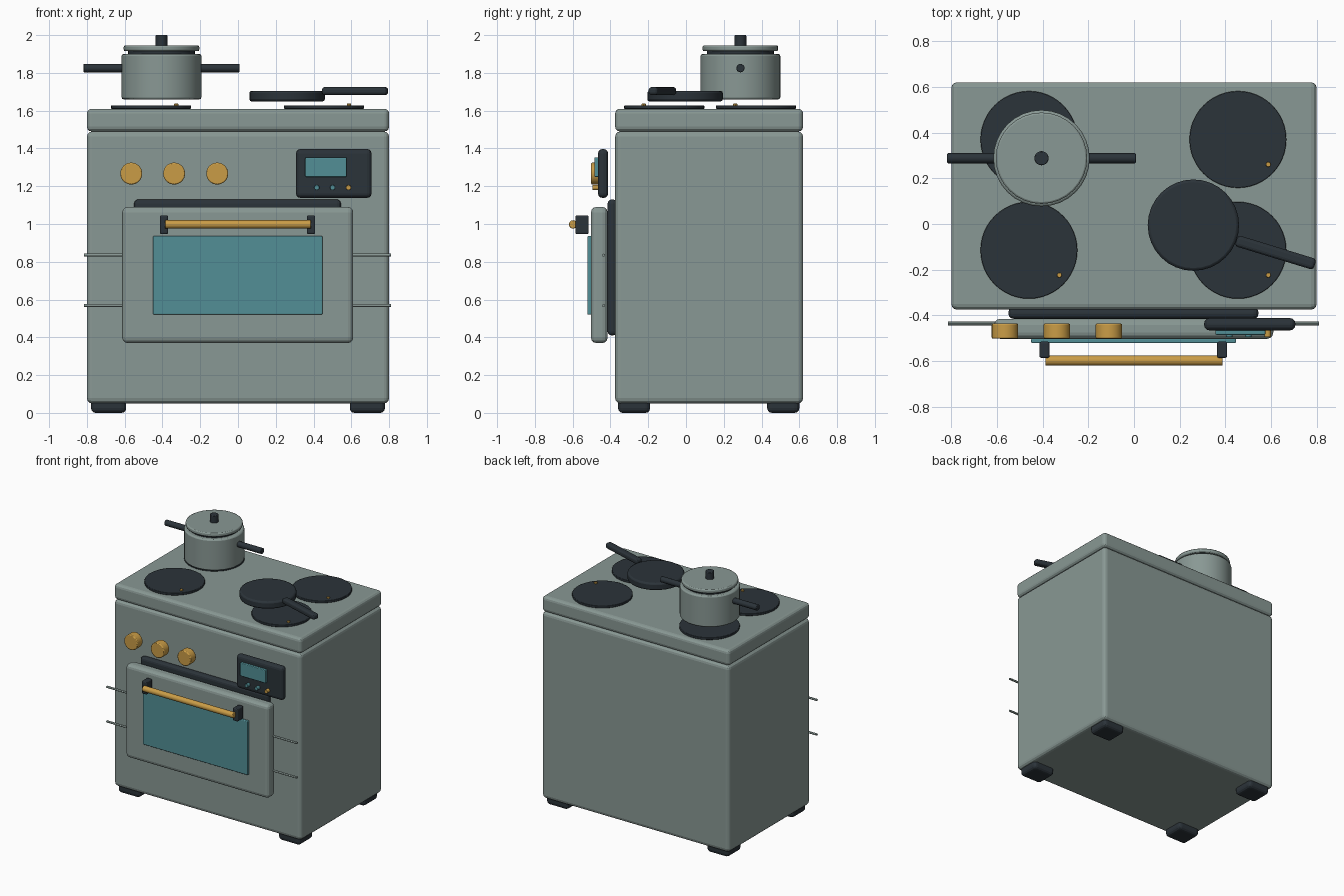
import bpy
from math import radians, pi

cube = bpy.data.objects.get("Cube")
if cube:
    bpy.data.objects.remove(cube, do_unlink=True)


def material(name, rgb):
    mat = bpy.data.materials.new(name)
    mat.use_nodes = True
    mat.diffuse_color = (*rgb, 1)
    mat.node_tree.nodes["Principled BSDF"].inputs["Base Color"].default_value = (*rgb, 1)
    return mat


GREY = material("grey_enamel", (0.25, 0.315, 0.297))
DARK = material("dark_iron", (0.024, 0.033, 0.041))
TEAL = material("teal_glass", (0.084, 0.275, 0.305))
AMBER = material("amber_brass", (0.59, 0.335, 0.062))


def finish(name, mat, bevel, segments=3):
    ob = bpy.context.object
    ob.name = name
    ob.data.materials.append(mat)
    if bevel:
        mod = ob.modifiers.new("bevel", "BEVEL")
        mod.width = bevel
        mod.segments = segments
        mod.limit_method = "ANGLE"
        mod.angle_limit = radians(40)
    return ob


def box(name, mat, x, y, z, bevel=0.0, turn=0.0):
    """Box from (low, high) pairs on each axis."""
    spans = (x, y, z)
    bpy.ops.mesh.primitive_cube_add(size=1, location=[(a + b) / 2 for a, b in spans])
    ob = bpy.context.object
    ob.scale = [b - a for a, b in spans]
    bpy.ops.object.transform_apply(location=False, rotation=False, scale=True)
    ob.rotation_euler.z = turn
    return finish(name, mat, bevel)


def cylinder(name, mat, center, radius, depth, axis="z", bevel=0.0, sides=32):
    turn = {"x": (0, pi / 2, 0), "y": (pi / 2, 0, 0), "z": (0, 0, 0)}[axis]
    bpy.ops.mesh.primitive_cylinder_add(vertices=sides, radius=radius, depth=depth,
                                        location=center, rotation=turn)
    ob = finish(name, mat, bevel, 2)
    bpy.ops.object.shade_smooth_by_angle(angle=radians(30))
    return ob


# Cabinet, hob top and feet
box("cabinet", GREY, (-0.8, 0.8), (-0.375, 0.62), (0.05, 1.49), 0.028)
box("hob_top", GREY, (-0.8, 0.8), (-0.375, 0.62), (1.49, 1.61), 0.025)
for side, sx in (("right", -0.685), ("left", 0.685)):
    for end, fy in (("front", -0.275), ("back", 0.515)):
        box(f"{end}_{side}_foot", DARK, (sx - 0.093, sx + 0.093),
            (fy - 0.085, fy + 0.085), (0, 0.09), 0.025)

# Oven door with gasket and window
box("door_gasket", DARK, (-0.55, 0.545), (-0.415, -0.365), (0.41, 1.13), 0.022)
box("oven_door", GREY, (-0.613, 0.61), (-0.503, -0.415), (0.37, 1.09), 0.028)
box("door_window", TEAL, (-0.45, 0.447), (-0.522, -0.5), (0.52, 0.937), 0.006)

# Door handle
cylinder("door_handle", AMBER, (0, -0.598, 0.998), 0.022, 0.775, "x", 0.004, 24)
for side, sx in (("right", -0.392), ("left", 0.386)):
    box(f"{side}_handle_bracket", DARK, (sx - 0.022, sx + 0.022),
        (-0.586, -0.515), (0.947, 1.045), 0.008)

# Oven rack rods
for name, z in (("lower", 0.568), ("upper", 0.835)):
    cylinder(f"{name}_rack_rod", GREY, (-0.002, -0.436, z), 0.008, 1.626, "x", 0, 12)

# Control knobs
for name, x in (("right", -0.565), ("middle", -0.338), ("left", -0.11)):
    cylinder(f"{name}_knob", AMBER, (x, -0.469, 1.267), 0.058, 0.066, "y", 0.006)

# Timer panel with screen and buttons
box("timer_panel", DARK, (0.307, 0.707), (-0.466, -0.412), (1.138, 1.397), 0.024)
box("timer_screen", TEAL, (0.356, 0.575), (-0.485, -0.46), (1.25, 1.352), 0.005)
for i, mat in enumerate((TEAL, TEAL, AMBER)):
    cylinder(f"timer_button_{i + 1}", mat, (0.417 + i * 0.084, -0.478, 1.193),
             0.014, 0.034, "y", 0.002, 16)

# Hotplates, each with a small indicator
for side, px in (("right", -0.46), ("left", 0.455)):
    for end, py in (("front", -0.115), ("back", 0.37)):
        cylinder(f"{end}_{side}_hotplate", DARK, (px, py, 1.619), 0.212, 0.018,
                 "z", 0.003, 48)
        cylinder(f"{end}_{side}_indicator", AMBER, (px + 0.133, py - 0.109, 1.63),
                 0.011, 0.014, "z", 0.002, 12)

# Cooking pot with lid
PX, PY = -0.405, 0.288
cylinder("pot_body", GREY, (PX, PY, 1.78), 0.211, 0.24, "z", 0.01)
cylinder("pot_lid_seal", DARK, (PX, PY, 1.908), 0.178, 0.03, "z")
cylinder("pot_lid", GREY, (PX, PY, 1.93), 0.2, 0.03, "z", 0.008)
cylinder("pot_lid_knob", DARK, (PX, PY, 1.97), 0.031, 0.06, "z", 0.004, 24)
for side, sign in (("right", -1), ("left", 1)):
    cylinder(f"pot_{side}_handle", DARK, (PX + sign * 0.305, PY, 1.825),
             0.022, 0.216, "x", 0.004, 20)

# Frying pan
cylinder("pan_body", DARK, (0.26, -0.005, 1.677), 0.2, 0.056, "z", 0.012)
box("pan_handle", DARK, (0.44, 0.8), (-0.15, -0.1), (1.683, 1.725), 0.015, radians(-17))
